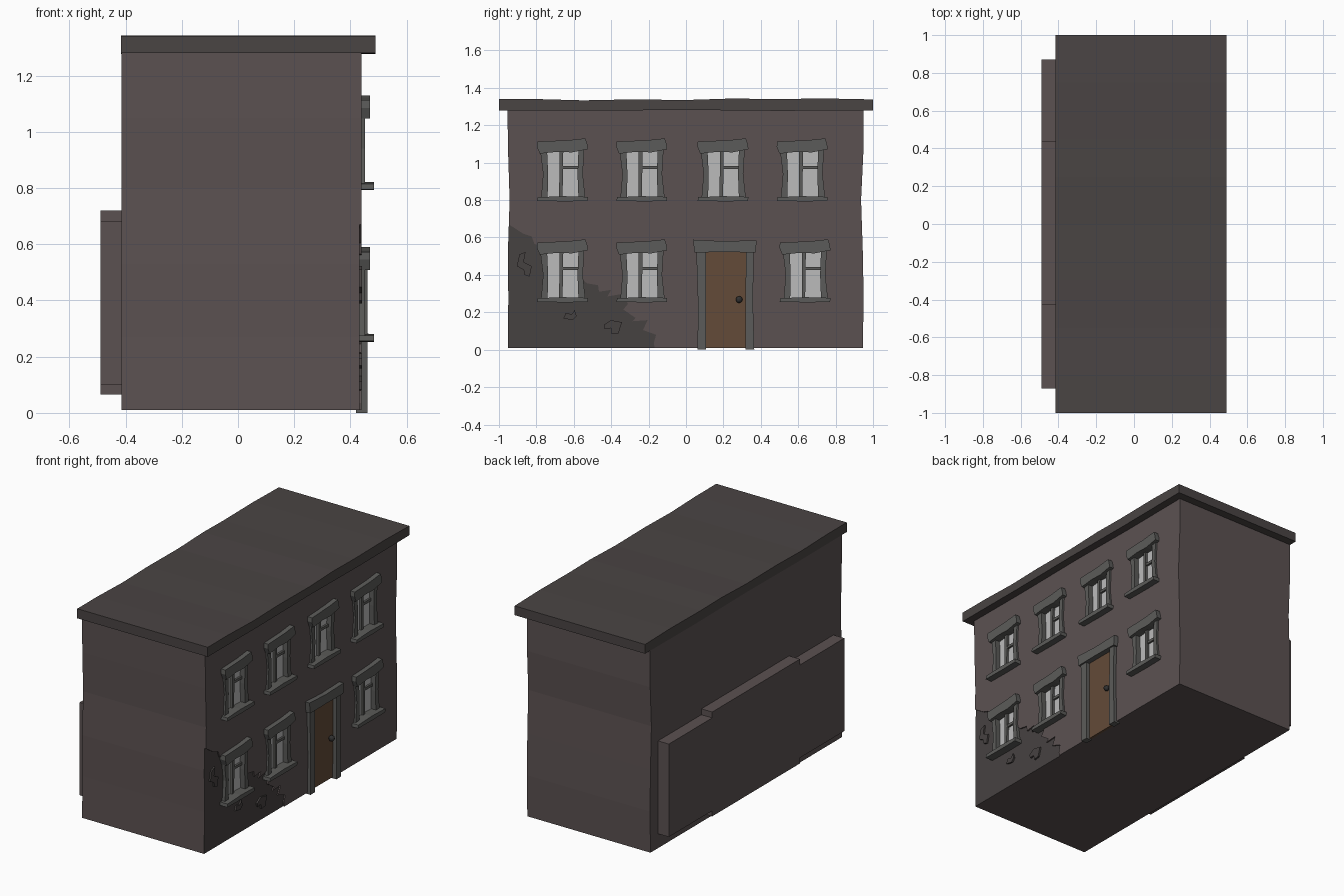
import bpy, bmesh
from mathutils import Vector


def material(name, col):
    m = bpy.data.materials.new(name)
    m.diffuse_color = (*col, 1)
    return m


WALL = material("wall_plaster", (0.105, 0.083, 0.083))
BARE = material("bare_wall", (0.062, 0.054, 0.053))
ROOF = material("roof_slab", (0.068, 0.058, 0.057))
TRIM = material("stone_trim", (0.105, 0.105, 0.1))
DOOR = material("door_wood", (0.125, 0.07, 0.04))
GLASS = material("window_glass", (0.5, 0.5, 0.5))
METAL = material("dark_metal", (0.03, 0.03, 0.03))


def prism(name, pts, x0, x1, mat=None):
    """Extrude a (y, z) outline along x."""
    bm = bmesh.new()
    face = bm.faces.new([bm.verts.new((x0, y, z)) for y, z in pts])
    ext = bmesh.ops.extrude_face_region(bm, geom=[face])
    for v in ext["geom"]:
        if isinstance(v, bmesh.types.BMVert):
            v.co.x = x1
    bmesh.ops.recalc_face_normals(bm, faces=bm.faces)
    me = bpy.data.meshes.new(name)
    bm.to_mesh(me)
    bm.free()
    ob = bpy.data.objects.new(name, me)
    bpy.context.collection.objects.link(ob)
    if mat:
        me.materials.append(mat)
    return ob


def rect(y0, y1, z0, z1):
    return [(y0, z0), (y1, z0), (y1, z1), (y0, z1)]


def shift(pts, y, z):
    return [(a + y, b + z) for a, b in pts]


def cut(ob, pts, x0):
    """Cut a recess with the given outline into the front wall."""
    c = prism("cutter", pts, x0, 0.6)
    m = ob.modifiers.new("cut", 'BOOLEAN')
    m.operation = 'DIFFERENCE'
    m.solver = 'EXACT'
    m.object = c
    bpy.context.view_layer.objects.active = ob
    bpy.ops.object.modifier_apply(modifier=m.name)
    bpy.data.objects.remove(c)


# Main block with slightly warped end walls
body = prism("building_body", [
    (-0.953, 0.01), (0.945, 0.01), (0.95, 0.27), (0.945, 0.53), (0.936, 0.8),
    (0.948, 1.05), (0.948, 1.3), (-0.955, 1.3), (-0.951, 1.05),
    (-0.943, 0.8), (-0.952, 0.53), (-0.95, 0.27)], -0.415, 0.44, WALL)
body.data.materials.append(BARE)

# Roof slab, overhanging the ends and the facade
prism("roof", [(-1, 1.28), (-0.5, 1.278), (0, 1.282), (0.5, 1.277), (1, 1.28),
               (1, 1.338), (0.75, 1.343), (0.45, 1.34), (0.25, 1.343), (0, 1.335),
               (-0.3, 1.338), (-0.55, 1.333), (-0.8, 1.34), (-1, 1.34)],
      -0.416, 0.49, ROOF)

# Low panels along the rear wall
prism("rear_panel_middle", rect(-0.43, 0.44, 0.065, 0.72), -0.49, -0.41, WALL)
prism("rear_panel_a", rect(-0.87, -0.43, 0.1, 0.683), -0.49, -0.41, WALL)
prism("rear_panel_b", rect(0.44, 0.87, 0.1, 0.683), -0.49, -0.41, WALL)

# Broken plaster at the lower corner of the facade
cut(body, [(-1.1, -0.1), (-1.1, 0.74), (-0.955, 0.675), (-0.87, 0.62), (-0.825, 0.605),
           (-0.81, 0.565), (-0.72, 0.54), (-0.6, 0.42), (-0.53, 0.355), (-0.47, 0.345),
           (-0.465, 0.31), (-0.4, 0.32), (-0.42, 0.285), (-0.34, 0.298),
           (-0.31, 0.245), (-0.335, 0.215), (-0.27, 0.17), (-0.285, 0.152),
           (-0.205, 0.158), (-0.23, 0.105), (-0.16, 0.08), (-0.172, 0.035),
           (-0.15, -0.1)], 0.432)

# Window and door recesses
windows = [(y, 0.54) for y in (-0.66, -0.236, 0.198, 0.622)]
windows += [(-0.66, 0), (-0.236, 0), (0.637, 0)]
for y, z in windows:
    cut(body, shift(rect(-0.1, 0.105, 0.265, 0.535), y, z), 0.415)
cut(body, rect(0.09, 0.34, -0.1, 0.54), 0.425)
for f in body.data.polygons:
    bare = all(abs(body.data.vertices[i].co.x - 0.432) < 1e-4 for i in f.vertices)
    f.material_index = 1 if bare else 0

# Windows: crooked stone surrounds, pane and glazing bars
parts = [
    ("lintel", [(-0.122, 0.508), (-0.03, 0.518), (0.05, 0.515), (0.136, 0.532),
                (0.132, 0.56), (0.122, 0.59), (0.03, 0.58), (-0.135, 0.573),
                (-0.137, 0.545)], 0.42, 0.47, TRIM),
    ("sill", [(-0.136, 0.255), (0.02, 0.253), (0.133, 0.255), (0.136, 0.277),
              (0.0, 0.281), (-0.133, 0.275)], 0.42, 0.483, TRIM),
    ("jamb_left", [(-0.115, 0.27), (-0.08, 0.27), (-0.077, 0.4), (-0.083, 0.53),
                   (-0.12, 0.53), (-0.104, 0.4)], 0.41, 0.452, TRIM),
    ("jamb_right", [(0.085, 0.27), (0.122, 0.27), (0.108, 0.4), (0.116, 0.53),
                    (0.085, 0.53), (0.08, 0.4)], 0.41, 0.452, TRIM),
    ("glass", rect(-0.1, 0.1, 0.265, 0.53), 0.41, 0.42, GLASS),
    ("mullion", [(-0.018, 0.27), (0.0, 0.27), (0.004, 0.53), (-0.017, 0.53)],
     0.415, 0.435, TRIM),
    ("transom", rect(-0.003, 0.09, 0.425, 0.442), 0.415, 0.432, TRIM),
]
for n, (y, z) in enumerate(windows, 1):
    for name, pts, x0, x1, mat in parts:
        prism(f"window_{n}_{name}", shift(pts, y, z), x0, x1, mat)

# Doorway
prism("door", rect(0.095, 0.335, 0.008, 0.53), 0.42, 0.435, DOOR)
prism("door_jamb_left", [(0.062, 0), (0.107, 0), (0.107, 0.53), (0.055, 0.53),
                         (0.064, 0.25)], 0.42, 0.46, TRIM)
prism("door_jamb_right", [(0.318, 0), (0.365, 0), (0.358, 0.25), (0.362, 0.53),
                          (0.32, 0.53)], 0.42, 0.46, TRIM)
prism("door_lintel", [(0.045, 0.52), (0.2, 0.522), (0.372, 0.52), (0.378, 0.585),
                      (0.2, 0.58), (0.038, 0.588)], 0.42, 0.47, TRIM)
bpy.ops.mesh.primitive_uv_sphere_add(segments=12, ring_count=8, radius=0.018,
                                     location=(0.452, 0.284, 0.268))
knob = bpy.context.object
knob.name = "door_knob"
knob.data.materials.append(METAL)

# Loose plaster fragments left on the bare wall
frags = [
    [(-0.89, 0.51), (-0.858, 0.522), (-0.868, 0.468), (-0.825, 0.447),
     (-0.836, 0.39), (-0.863, 0.4), (-0.868, 0.427), (-0.905, 0.447)],
    [(-0.655, 0.168), (-0.643, 0.195), (-0.61, 0.19), (-0.595, 0.212),
     (-0.585, 0.18), (-0.605, 0.158), (-0.633, 0.163)],
    [(-0.44, 0.132), (-0.402, 0.158), (-0.343, 0.147), (-0.36, 0.088),
     (-0.397, 0.083), (-0.402, 0.115), (-0.434, 0.11)],
]
for n, pts in enumerate(frags, 1):
    prism(f"plaster_fragment_{n}", pts, 0.425, 0.442, BARE)
